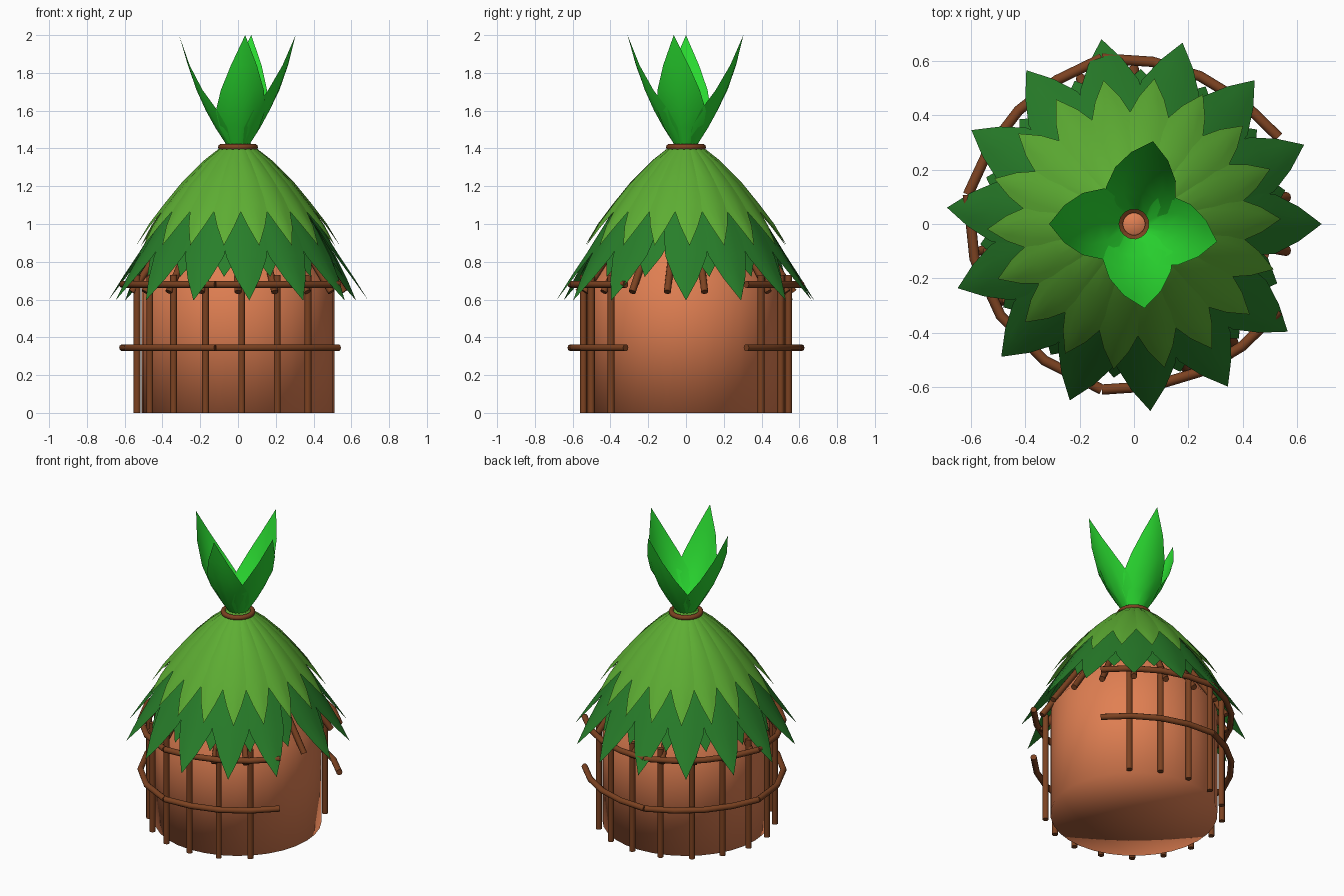
import bpy, bmesh
from math import sin, cos, radians, pi
from mathutils import Vector

if "Cube" in bpy.data.objects:
    bpy.data.objects.remove(bpy.data.objects["Cube"])


def material(name, rgb):
    m = bpy.data.materials.new(name)
    m.diffuse_color = (*rgb, 1)
    m.use_nodes = True
    m.node_tree.nodes["Principled BSDF"].inputs["Base Color"].default_value = m.diffuse_color
    return m


CLAY = material("clay", (0.75, 0.214, 0.085))
WOOD = material("wood", (0.20, 0.054, 0.015))
DARK = material("dark_leaf", (0.021, 0.21, 0.023))
LIGHT = material("light_leaf", (0.11, 0.42, 0.033))
BRIGHT = material("bright_leaf", (0.023, 0.70, 0.030))


def polar(r, deg, z):
    a = radians(deg)
    return Vector((r * cos(a), r * sin(a), z))


def finish(bm, name, mat):
    me = bpy.data.meshes.new(name)
    bm.to_mesh(me)
    bm.free()
    me.materials.append(mat)
    for p in me.polygons:
        p.use_smooth = True
    ob = bpy.data.objects.new(name, me)
    bpy.context.collection.objects.link(ob)
    return ob


def sharpen(ob, deg=40):
    bpy.ops.object.select_all(action='DESELECT')
    ob.select_set(True)
    bpy.context.view_layer.objects.active = ob
    bpy.ops.object.shade_smooth_by_angle(angle=radians(deg))


def stick(bm, pts, r=0.019, sides=10):
    """Capped round stick swept along a polyline."""
    rings = []
    for i, p in enumerate(pts):
        t = (pts[min(i + 1, len(pts) - 1)] - pts[max(i - 1, 0)]).normalized()
        ref = Vector((1, 0, 0)) if abs(t.z) > 0.9 else Vector((0, 0, 1))
        u = t.cross(ref).normalized()
        v = t.cross(u)
        rings.append([bm.verts.new(p + r * (u * cos(k * 2 * pi / sides) + v * sin(k * 2 * pi / sides)))
                      for k in range(sides)])
    for a, b in zip(rings, rings[1:]):
        for k in range(sides):
            n = (k + 1) % sides
            bm.faces.new((a[k], a[n], b[n], b[k]))
    bm.faces.new(rings[0][::-1])
    bm.faces.new(rings[-1])


def sticks(name, paths, r=0.019):
    bm = bmesh.new()
    for p in paths:
        stick(bm, p, r)
    bmesh.ops.recalc_face_normals(bm, faces=bm.faces)
    sharpen(finish(bm, name, WOOD))


def leaves(name, mat, profile, angles, outward=True, lift=0.0):
    """Curved leaves; profile rows are (radius, height, half width).
    lift raises the midrib so each leaf reads as a separate blade."""
    bm = bmesh.new()
    for a in angles:
        rows = []
        for r, z, w in profile[:-1]:
            d = w / r * 180 / pi
            rows.append([bm.verts.new(polar(r, a + s * d, z + lift * (1 - abs(s))))
                         for s in (-1, -0.5, 0, 0.5, 1)])
        tip = bm.verts.new(polar(profile[-1][0], a, profile[-1][1]))
        for lo, hi in zip(rows, rows[1:]):
            for k in range(4):
                bm.faces.new((lo[k], hi[k], hi[k + 1], lo[k + 1]))
        for k in range(4):
            bm.faces.new((rows[-1][k], tip, rows[-1][k + 1]))
    if not outward:
        bmesh.ops.reverse_faces(bm, faces=bm.faces)
    return finish(bm, name, mat)


# clay body: cylinder wall running into a cone, with a closed floor
N = 32
bm = bmesh.new()
loops = [[bm.verts.new(polar(r, 360 * k / N, z)) for k in range(N)]
         for r, z in ((0.51, 0.0), (0.51, 0.70), (0.045, 1.38))]
for a, b in zip(loops, loops[1:]):
    for k in range(N):
        n = (k + 1) % N
        bm.faces.new((a[k], a[n], b[n], b[k]))
floor = bm.verts.new((0, 0, 0))
for k in range(N):
    bm.faces.new((loops[0][(k + 1) % N], loops[0][k], floor))
bm.faces.new(loops[-1])
finish(bm, "clay_body", CLAY)

# wall posts, leaving the entrance side open
post_angles = [47 + 20.46 * k for k in range(14)]
sticks("wall_posts", [[polar(0.543, a, 0), polar(0.543, a, 0.73)] for a in post_angles])

# fence rails bent around the posts in four lengths
spans = ((31, 101), (101, 170), (170, 259), (259, 329))
for z, name in ((0.345, "lower_rail"), (0.68, "upper_rail")):
    paths = []
    for a0, a1 in spans:
        paths.append([polar(r, a0 + (a1 - a0) * t, z) for t, r in
                      ((0, 0.62), (0.25, 0.60), (0.5, 0.595), (0.75, 0.60), (1, 0.62))])
    sticks(name, paths)

# straight roof rafters
sticks("rafters", [[polar(0.57, 10 + 20 * k, 0.64), polar(0.055, 10 + 20 * k, 1.40)]
                   for k in range(18)])

# thatch: long dark leaves with a shorter row in the gaps, light leaves above
long_angles = [25 * k for k in range(14)]
leaves("lower_thatch", DARK,
       [(0.06, 1.385, 0.03), (0.19, 1.28, 0.07), (0.32, 1.14, 0.10), (0.43, 0.99, 0.12),
        (0.53, 0.83, 0.11), (0.61, 0.71, 0.063), (0.69, 0.595, 0)],
       long_angles, outward=False, lift=0.012)
leaves("lower_thatch_filler", DARK,
       [(0.06, 1.365, 0.03), (0.19, 1.26, 0.07), (0.32, 1.12, 0.10), (0.43, 0.96, 0.11),
        (0.51, 0.83, 0.07), (0.57, 0.72, 0)],
       [a + 12.5 for a in long_angles], outward=False)
leaves("upper_thatch", LIGHT,
       [(0.065, 1.415, 0.03), (0.18, 1.325, 0.06), (0.30, 1.205, 0.085), (0.39, 1.095, 0.082),
        (0.47, 0.99, 0.047), (0.54, 0.885, 0)],
       [2 + 20 * k for k in range(18)], outward=False, lift=0.012)

# crown leaves fanning out of the top
leaves("crown_leaves", BRIGHT,
       [(0.055, 1.41, 0.05), (0.12, 1.51, 0.13), (0.17, 1.60, 0.15), (0.22, 1.71, 0.12),
        (0.265, 1.84, 0.07), (0.312, 2.0, 0)],
       [77, 180, 277, 348])

# binding ring under the crown
bpy.ops.mesh.primitive_torus_add(major_radius=0.09, minor_radius=0.016, major_segments=24,
                                 minor_segments=10, location=(0, 0, 1.407))
ring = bpy.context.object
ring.name = "binding_ring"
ring.data.materials.append(WOOD)
sharpen(ring)
